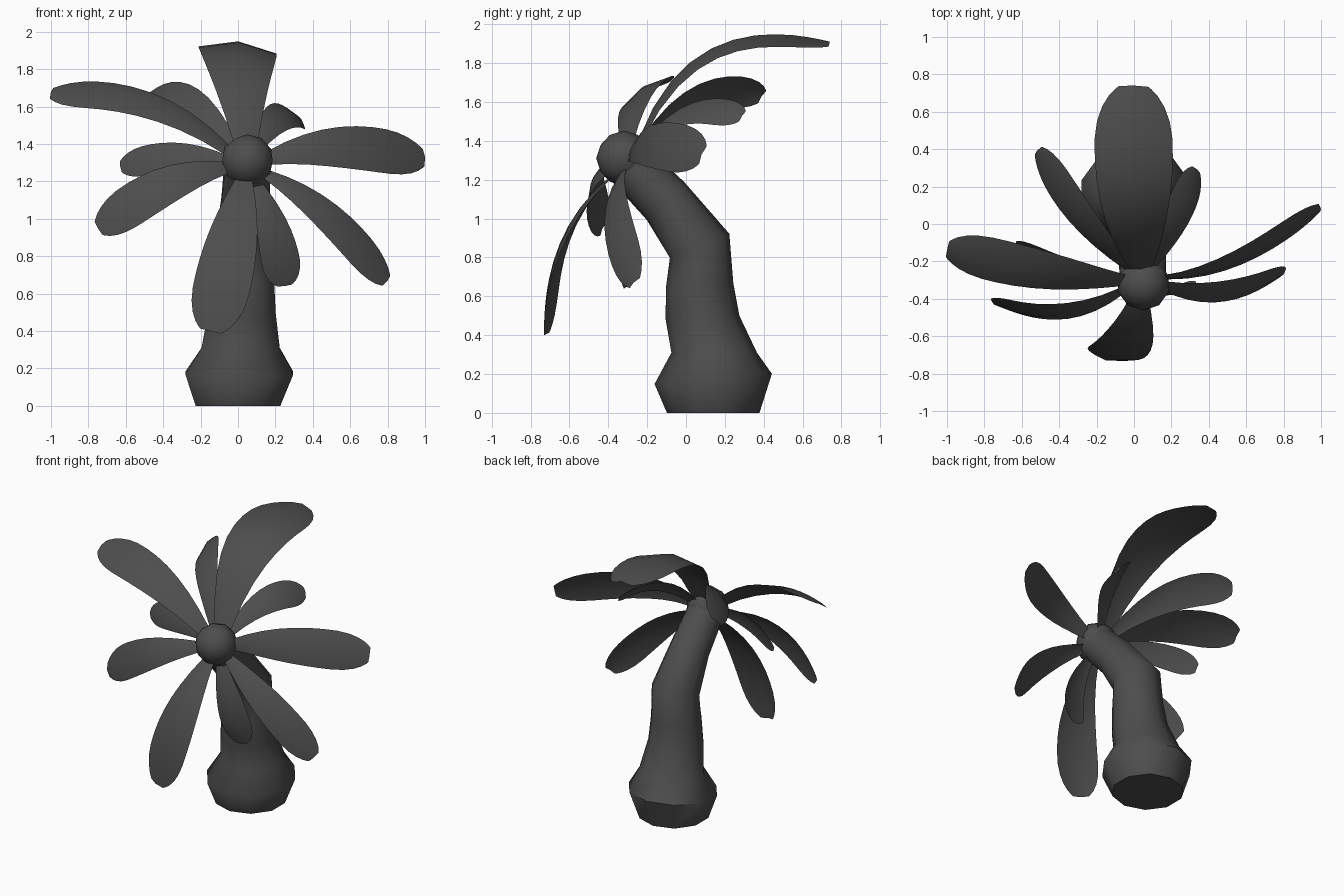
import bpy, bmesh, math
from mathutils import Vector, Matrix

if "Cube" in bpy.data.objects:
    bpy.data.objects.remove(bpy.data.objects["Cube"])

# One dark grey material for the whole tree
DARK = bpy.data.materials.new("dark_grey")
DARK.diffuse_color = (.075, .075, .075, 1)
DARK.use_nodes = True
DARK.node_tree.nodes["Principled BSDF"].inputs["Base Color"].default_value = DARK.diffuse_color


def finish(name, bm, angle):
    bmesh.ops.recalc_face_normals(bm, faces=bm.faces)
    me = bpy.data.meshes.new(name)
    bm.to_mesh(me)
    bm.free()
    me.materials.append(DARK)
    ob = bpy.data.objects.new(name, me)
    bpy.context.collection.objects.link(ob)
    bpy.ops.object.select_all(action='DESELECT')
    ob.select_set(True)
    bpy.context.view_layer.objects.active = ob
    bpy.ops.object.shade_smooth_by_angle(angle=math.radians(angle))


# Trunk: ten-sided rings (y, z, radius, forward tilt), drifting slightly to +x
RINGS = [(.14, 0, .238, 0), (.14, .175, .303, 5), (.145, .31, .22, 0), (.085, .49, .19, 3),
         (.07, .655, .174, 4), (.07, .86, .165, 22), (-.105, 1.09, .137, 45), (-.32, 1.31, .125, 45)]
SIDES = 10
bm = bmesh.new()
rings = []
for i, (y, z, r, tilt) in enumerate(RINGS):
    place = Matrix.Translation((.007 * i, y, z)) @ Matrix.Rotation(math.radians(tilt), 4, 'X')
    turns = [2 * math.pi * (k + .5) / SIDES for k in range(SIDES)]
    rings.append([bm.verts.new(place @ Vector((r * math.cos(a), r * math.sin(a), 0)))
                  for a in turns])
for lo, hi in zip(rings, rings[1:]):
    for k in range(SIDES):
        n = (k + 1) % SIDES
        bm.faces.new((lo[k], lo[n], hi[n], hi[k]))
bm.faces.new(rings[0])
bm.faces.new(rings[-1])
finish("trunk", bm, 50)

# Crown: low-poly ball at the end of the trunk
CROWN = Vector((.05, -.32, 1.31))
bm = bmesh.new()
bmesh.ops.create_icosphere(bm, subdivisions=2, radius=.142)
bmesh.ops.translate(bm, verts=bm.verts, vec=CROWN)
finish("crown", bm, 40)

AXIS = Vector((0, -1, 1)).normalized()  # direction the crown faces
STEPS = 12


def leaf(name, mid, tip, width, twist=0):
    # Folded strip along a parabola from the crown through mid to tip
    mid, tip = Vector(mid), Vector(tip)
    root = CROWN + (mid - CROWN).normalized() * .12
    bm = bmesh.new()
    rows = []
    for i in range(STEPS + 1):
        t = math.sin(math.pi / 2 * i / STEPS)  # rows gather at the tip
        p = root * (1 - t) * (1 - 2 * t) + mid * 4 * t * (1 - t) + tip * t * (2 * t - 1)
        tan = (root * (4 * t - 3) + mid * (4 - 8 * t) + tip * (4 * t - 1)).normalized()
        side = Matrix.Rotation(math.radians(twist), 3, tan) @ AXIS.cross(tan).normalized()
        up = tan.cross(side)
        # widens to three quarters of the length, then a rounded blunt end
        if t < .75:
            h = .3 + .7 * math.sin(math.pi / 2 * t / .75)
        else:
            h = math.sqrt(1 - ((t - .75) / .266) ** 2.4)
        h *= width / 2
        rows.append([bm.verts.new(p + side * h * s - up * h * .22 * abs(s)) for s in (-1, 0, 1)])
    for a, b in zip(rows, rows[1:]):
        for k in range(2):
            bm.faces.new((a[k], a[k + 1], b[k + 1], b[k]))
    finish(name, bm, 60)


# Leaves around the crown
leaf("top_leaf", (.01, .13, 1.875), (0, .74, 1.91), .42, 6)
leaf("upper_left_leaf", (-.5, -.26, 1.635), (-1, -.14, 1.68), .27, 12)
leaf("right_leaf", (.57, -.2, 1.39), (1, .08, 1.33), .26, 27)
leaf("lower_right_leaf", (.49, -.375, 1.02), (.8, -.27, .67), .22)
leaf("front_leaf", (-.04, -.65, .87), (-.15, -.73, .4), .31)
leaf("lower_left_leaf", (-.4, -.49, 1.18), (-.75, -.43, .95), .24, -20)
leaf("left_leaf", (-.35, -.23, 1.34), (-.63, -.11, 1.28), .17, -27)
leaf("back_left_leaf", (-.29, .03, 1.64), (-.52, .39, 1.63), .22, -18)
leaf("back_right_leaf", (.23, .01, 1.555), (.34, .29, 1.53), .2, 20)
leaf("short_lower_leaf", (.2, -.38, .92), (.25, -.32, .64), .21)
